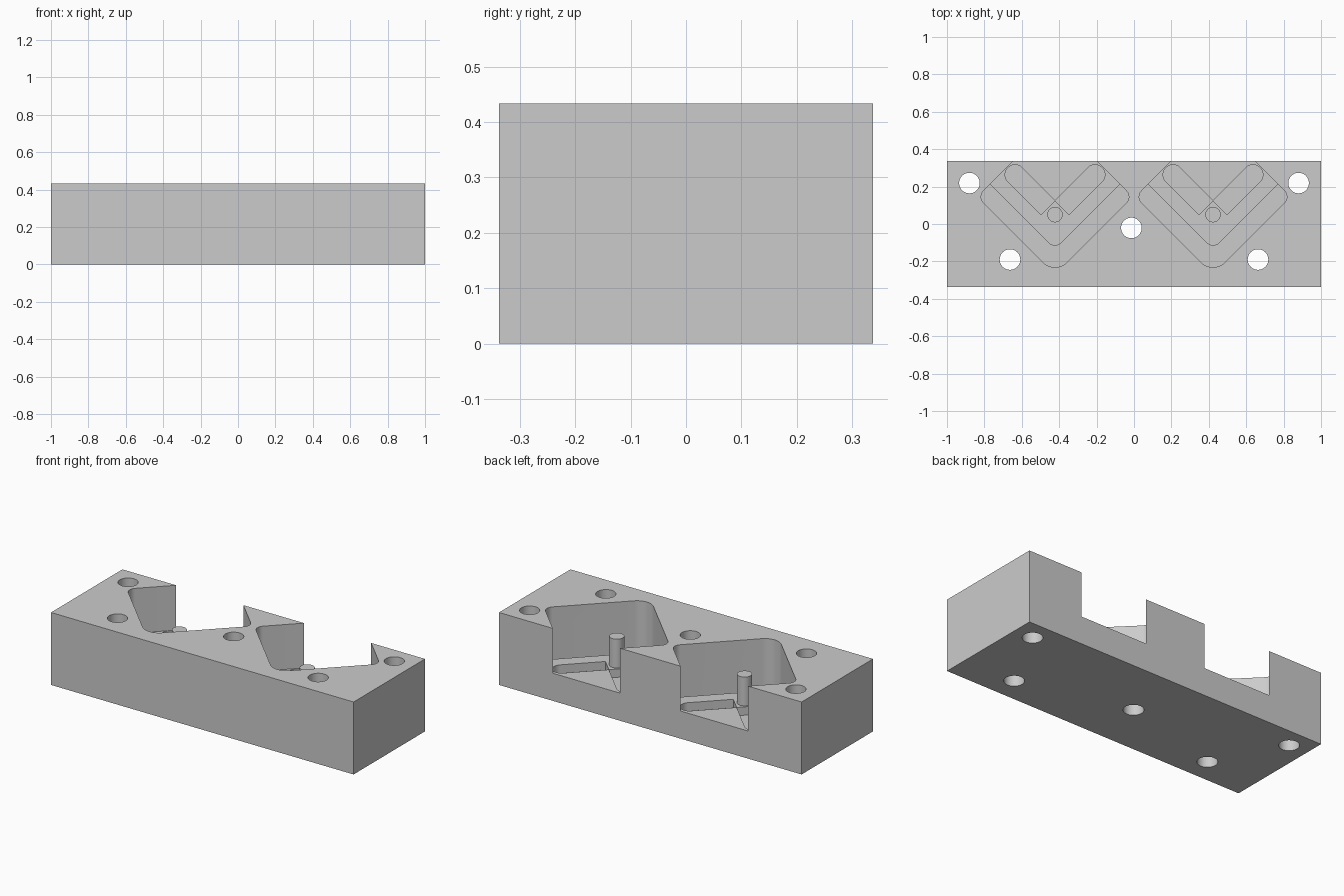
import bpy, bmesh, math
from mathutils import Vector

if "Cube" in bpy.data.objects:
    bpy.data.objects.remove(bpy.data.objects["Cube"], do_unlink=True)

HALF_Y, TOP = 0.337, 0.433      # block half depth and height
FLOOR, GROOVE = 0.165, 0.115    # pocket floor and groove bottom
POCKET_X = 0.4225

steel = bpy.data.materials.new("plain grey")
steel.use_nodes = True
GREY = (0.6, 0.6, 0.6, 1)
steel.diffuse_color = GREY
steel.node_tree.nodes["Principled BSDF"].inputs["Base Color"].default_value = GREY


def rounded(points, steps=10):
    """Outline from (x, y, radius) corners, each replaced by an arc."""
    out = []
    for i, (x, y, r) in enumerate(points):
        p = Vector((x, y))
        if r == 0:
            out.append(p)
            continue
        a = (Vector(points[i - 1][:2]) - p).normalized()
        b = (Vector(points[(i + 1) % len(points)][:2]) - p).normalized()
        half = a.angle(b) / 2
        centre = p + (a + b).normalized() * r / math.sin(half)
        start = (p + a * r / math.tan(half) - centre).normalized()
        end = (p + b * r / math.tan(half) - centre).normalized()
        for k in range(steps + 1):
            t = k / steps
            out.append(centre + (start * (1 - t) + end * t).normalized() * r)
    return out


def prism(name, outline, z0, z1, x=0, y=0):
    """Upright solid with the given outline."""
    bm = bmesh.new()
    face = bm.faces.new([bm.verts.new((p.x + x, p.y + y, z0)) for p in outline])
    grown = bmesh.ops.extrude_face_region(bm, geom=[face], use_keep_orig=True)["geom"]
    verts = [g for g in grown if isinstance(g, bmesh.types.BMVert)]
    bmesh.ops.translate(bm, verts=verts, vec=(0, 0, z1 - z0))
    bmesh.ops.recalc_face_normals(bm, faces=bm.faces)
    mesh = bpy.data.meshes.new(name)
    bm.to_mesh(mesh)
    bm.free()
    mesh.materials.append(steel)
    obj = bpy.data.objects.new(name, mesh)
    bpy.context.collection.objects.link(obj)
    return obj


def circle(r, n=40):
    return [Vector((r * math.cos(math.tau * k / n), r * math.sin(math.tau * k / n)))
            for k in range(n)]


def select(obj):
    bpy.ops.object.select_all(action='DESELECT')
    obj.select_set(True)
    bpy.context.view_layer.objects.active = obj


def cut(target, cutter):
    """Subtract the cutter and throw it away."""
    mod = target.modifiers.new("cut", 'BOOLEAN')
    mod.operation, mod.solver, mod.object = 'DIFFERENCE', 'EXACT', cutter
    select(target)
    bpy.ops.object.modifier_apply(modifier=mod.name)
    bpy.data.objects.remove(cutter, do_unlink=True)


def mirrored(half):
    """Complete a symmetric outline whose first point lies on x = 0."""
    return half + [(-x, y, r) for x, y, r in reversed(half[1:])]


# Outlines, relative to the pocket centre line
pocket = rounded(mirrored([(0, -0.269, 0.09), (0.414, 0.145, 0.046), (0.202, 0.357, 0)]))
seat = rounded(mirrored([(0, -0.136, 0.05), (0.3475, 0.2115, 0), (0.222, HALF_Y, 0)]))
slot = [(0, 0.125, 0), (0.075, 0.05, 0), (0.2885, 0.2635, 0.052), (0.2135, 0.3385, 0.052)]

# Main block
block = prism("block", [Vector(p) for p in
              ((-1, -HALF_Y), (1, -HALF_Y), (1, HALF_Y), (-1, HALF_Y))], 0, TOP)
parts = [block]

# Through holes
for x, y in ((-0.88, 0.219), (0.88, 0.219), (-0.663, -0.19), (0.663, -0.19), (-0.014, -0.021)):
    cut(block, prism("hole_cutter", circle(0.055), -0.1, TOP + 0.1, x, y))

# Pockets, each with a raised seat, two slots and a locating pin
for side, x in (("right", -POCKET_X), ("left", POCKET_X)):
    cut(block, prism("pocket_cutter", pocket, GROOVE, TOP + 0.1, x))
    base = prism(side + "_pocket_seat", seat, GROOVE, FLOOR, x)
    for s in (1, -1):
        outline = rounded([(s * px, py, r) for px, py, r in slot])
        cut(base, prism("slot_cutter", outline, GROOVE - 0.05, FLOOR + 0.05, x))
    pin = prism(side + "_locating_pin", circle(0.041), FLOOR - 0.02, 0.337, x, 0.05)
    parts += [base, pin]

# Smooth curved walls, keep hard edges
for obj in parts:
    select(obj)
    bpy.ops.object.shade_smooth_by_angle(angle=math.radians(30))
